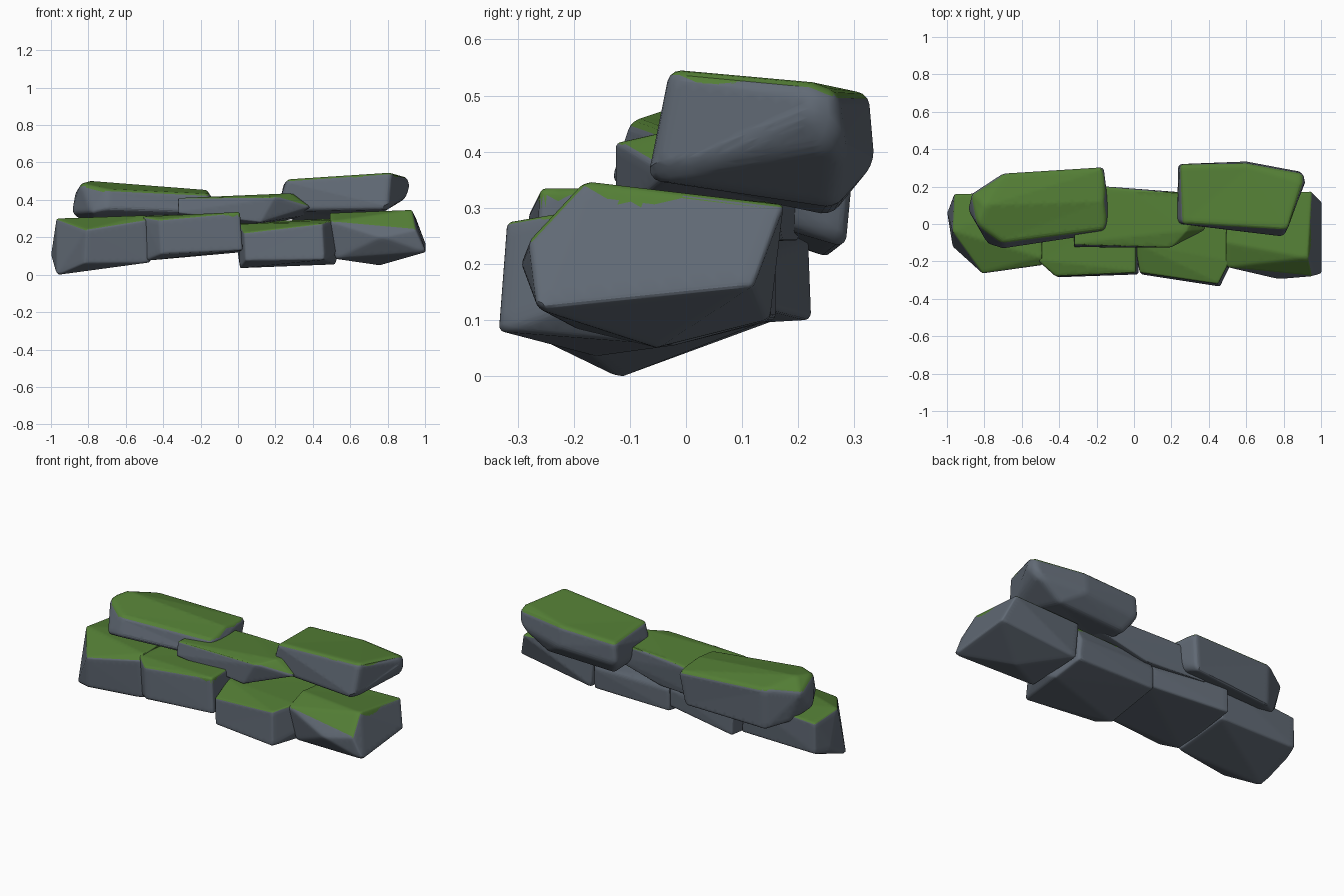
import bpy, bmesh, math


def material(name, rgb):
    m = bpy.data.materials.new(name)
    m.diffuse_color = (*rgb, 1)
    return m


STONE = material("slate grey", (0.12, 0.144, 0.178))
MOSS = material("moss green", (0.088, 0.21, 0.036))


def stone(name, corners, bevel=0.022, drip=0.012):
    """Rounded convex block from a few corners, moss on its upward faces."""
    bm = bmesh.new()
    for c in corners:
        bm.verts.new(c)
    bmesh.ops.convex_hull(bm, input=bm.verts[:])
    loose = [v for v in bm.verts if not v.link_faces]
    bmesh.ops.delete(bm, geom=loose, context='VERTS')
    bmesh.ops.dissolve_limit(bm, angle_limit=math.radians(9),
                             verts=bm.verts[:], edges=bm.edges[:])
    bmesh.ops.recalc_face_normals(bm, faces=bm.faces[:])
    sharp = [e for e in bm.edges if e.calc_face_angle(0) > math.radians(24)]
    bmesh.ops.bevel(bm, geom=sharp, offset=bevel, segments=3, profile=0.5,
                    affect='EDGES', clamp_overlap=True)
    bmesh.ops.triangulate(bm, faces=bm.faces[:])
    # refine so that the moss edge can be ragged
    for _ in range(5):
        long_edges = [e for e in bm.edges if e.calc_length() > 0.03]
        if not long_edges:
            break
        bmesh.ops.subdivide_edges(bm, edges=long_edges, cuts=1)
        bmesh.ops.triangulate(bm, faces=bm.faces[:])
    bm.normal_update()
    top = max(v.co.z for v in bm.verts)
    for f in bm.faces:
        c = f.calc_center_median()
        wave = drip * (1 + math.sin(c.x * 23 + c.y * 17))
        f.material_index = int(f.normal.z > 0.55 or
                               (f.normal.z > -0.1 and c.z > top - wave))
    me = bpy.data.meshes.new(name)
    bm.to_mesh(me)
    bm.free()
    me.materials.append(STONE)
    me.materials.append(MOSS)
    ob = bpy.data.objects.new(name, me)
    bpy.context.collection.objects.link(ob)
    bpy.context.view_layer.objects.active = ob
    ob.select_set(True)
    bpy.ops.object.shade_smooth_by_angle(angle=math.radians(30))
    ob.select_set(False)


# lower course, left to right
stone("lower_left_stone", [
    (-.96, .16, .28), (-.50, .17, .315), (-.49, -.18, .318), (-.97, -.04, .30),
    (-.81, -.265, .24), (-.49, -.22, .29), (-.97, -.12, -.003), (-.82, -.25, .06),
    (-.47, -.20, .065), (-.47, .15, .10), (-.96, .16, .10), (-1.0, .06, .10)], 0.01)
stone("lower_centre_left_stone", [
    (-.51, -.20, .31), (-.42, -.28, .295), (.01, -.26, .335), (.01, .10, .335),
    (-.46, .15, .32), (-.49, -.20, .075), (-.41, -.285, .11), (.025, -.27, .13),
    (.025, .14, .12), (-.46, .225, .10), (.0, .15, .22), (-.46, .22, .24)], 0.012)
stone("lower_centre_right_stone", [
    (.005, -.10, .27), (.03, -.26, .225), (.45, -.32, .275), (.51, -.20, .297),
    (.51, .13, .30), (.0, .13, .28), (.01, -.16, .035), (.04, -.27, .075),
    (.46, -.335, .08), (.55, -.15, .14), (.52, -.02, .055), (.50, .15, .10),
    (.0, .16, .10), (.49, .16, .22), (.0, .16, .22)], 0.01)
stone("lower_right_stone", [
    (.49, -.23, .285), (.49, -.10, .33), (.50, .15, .31), (.93, -.18, .347),
    (.93, -.05, .345), (.95, .175, .305), (.77, -.295, .20), (.95, -.28, .24),
    (1.005, -.265, .12), (1.005, .12, .16), (.76, -.05, .05), (.52, -.20, .085),
    (.52, .15, .10)], 0.01, 0.02)

# upper course
stone("upper_centre_stone", [
    (-.32, -.11, .41), (.20, -.125, .415), (.28, -.04, .435), (.36, .16, .42),
    (0, .18, .415), (-.14, .20, .40), (-.31, .20, .40), (-.32, -.125, .33),
    (.12, -.125, .28), (.385, -.03, .36), (.38, .16, .32), (.05, .17, .24),
    (-.32, .20, .24)], 0.01)
stone("upper_left_stone", [
    (-.84, .0, .49), (-.80, .10, .502), (-.70, -.10, .455), (-.15, -.03, .43),
    (-.16, .12, .452), (-.16, .305, .435), (-.70, .27, .455), (-.87, .16, .44),
    (-.89, .08, .33), (-.78, -.11, .33), (-.70, -.135, .35), (-.18, -.055, .33),
    (-.13, .06, .39), (-.19, .285, .23), (-.70, .26, .21), (-.80, .18, .25)], 0.018)
stone("upper_right_stone", [
    (.26, .0, .51), (.82, -.03, .548), (.90, .22, .525), (.90, .27, .505),
    (.60, .325, .505), (.245, .32, .495), (.23, .01, .42), (.24, .0, .34),
    (.80, -.07, .35), (.92, .22, .47), (.90, .28, .41), (.60, .335, .38),
    (.235, .32, .37), (.72, .27, .30), (.29, .26, .285), (.30, .12, .305)], 0.024)
